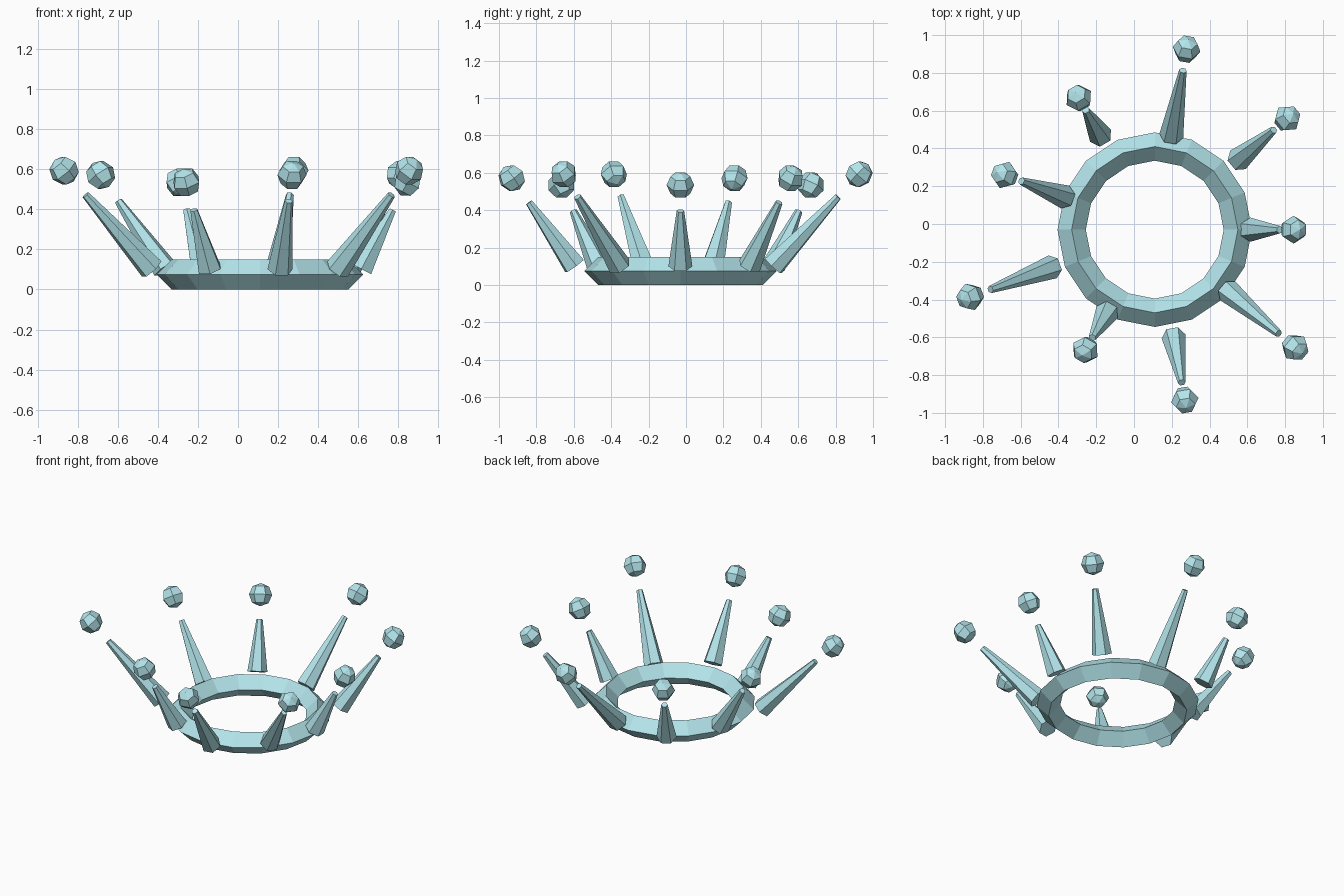
import bpy
import bmesh
from math import radians, sin, cos, tau
from mathutils import Matrix, Vector

if "Cube" in bpy.data.objects:
    bpy.data.objects.remove(bpy.data.objects["Cube"])

CENTRE = Vector((0.11, -0.03, 0.0))

mat = bpy.data.materials.new("pale_teal")
mat.diffuse_color = (0.45, 0.78, 0.83, 1.0)
mat.use_nodes = True
mat.node_tree.nodes["Principled BSDF"].inputs["Base Color"].default_value = mat.diffuse_color


def finish(bm, name):
    bmesh.ops.recalc_face_normals(bm, faces=bm.faces)
    mesh = bpy.data.meshes.new(name)
    bm.to_mesh(mesh)
    bm.free()
    obj = bpy.data.objects.new(name, mesh)
    mesh.materials.append(mat)
    bpy.context.collection.objects.link(obj)
    return obj


# Band: 16-sided ring with a diamond cross-section
bm = bmesh.new()
profile = [(0.515, 0.075), (0.44, 0.15), (0.365, 0.075), (0.44, 0.0)]
rings = []
for i in range(16):
    a = tau * i / 16
    rings.append([bm.verts.new(CENTRE + Vector((r * cos(a), r * sin(a), z)))
                  for r, z in profile])
for i in range(16):
    p, q = rings[i], rings[(i + 1) % 16]
    for j in range(4):
        k = (j + 1) % 4
        bm.faces.new((p[j], q[j], q[k], p[k]))
finish(bm, "crown_band")

# Spikes and beads: base radius alternates, lean and length repeat in threes
SHAPES = [(28.0, 0.334, 0.49), (36.0, 0.42, 0.58), (43.5, 0.51, 0.676)]
for i in range(9):
    lean, length, bead_at = SHAPES[i % 3]
    base_r = 0.505 + 0.07 * (i % 2)
    frame = (Matrix.Translation(CENTRE)
             @ Matrix.Rotation(radians(40 * i), 4, 'Z')
             @ Matrix.Translation((base_r, 0, 0.102))
             @ Matrix.Rotation(radians(lean), 4, 'Y'))

    # Tapered six-sided spike
    bm = bmesh.new()
    bmesh.ops.create_cone(bm, cap_ends=True, segments=6, radius1=0.064,
                          radius2=0.02, depth=length,
                          matrix=frame @ Matrix.Translation((0, 0, length / 2)))
    finish(bm, f"spike_{i + 1}")

    # Faceted bead floating beyond the tip
    bm = bmesh.new()
    bmesh.ops.create_uvsphere(bm, u_segments=6, v_segments=4, radius=0.074,
                              matrix=frame @ Matrix.Translation((0, 0, bead_at)))
    finish(bm, f"bead_{i + 1}")
